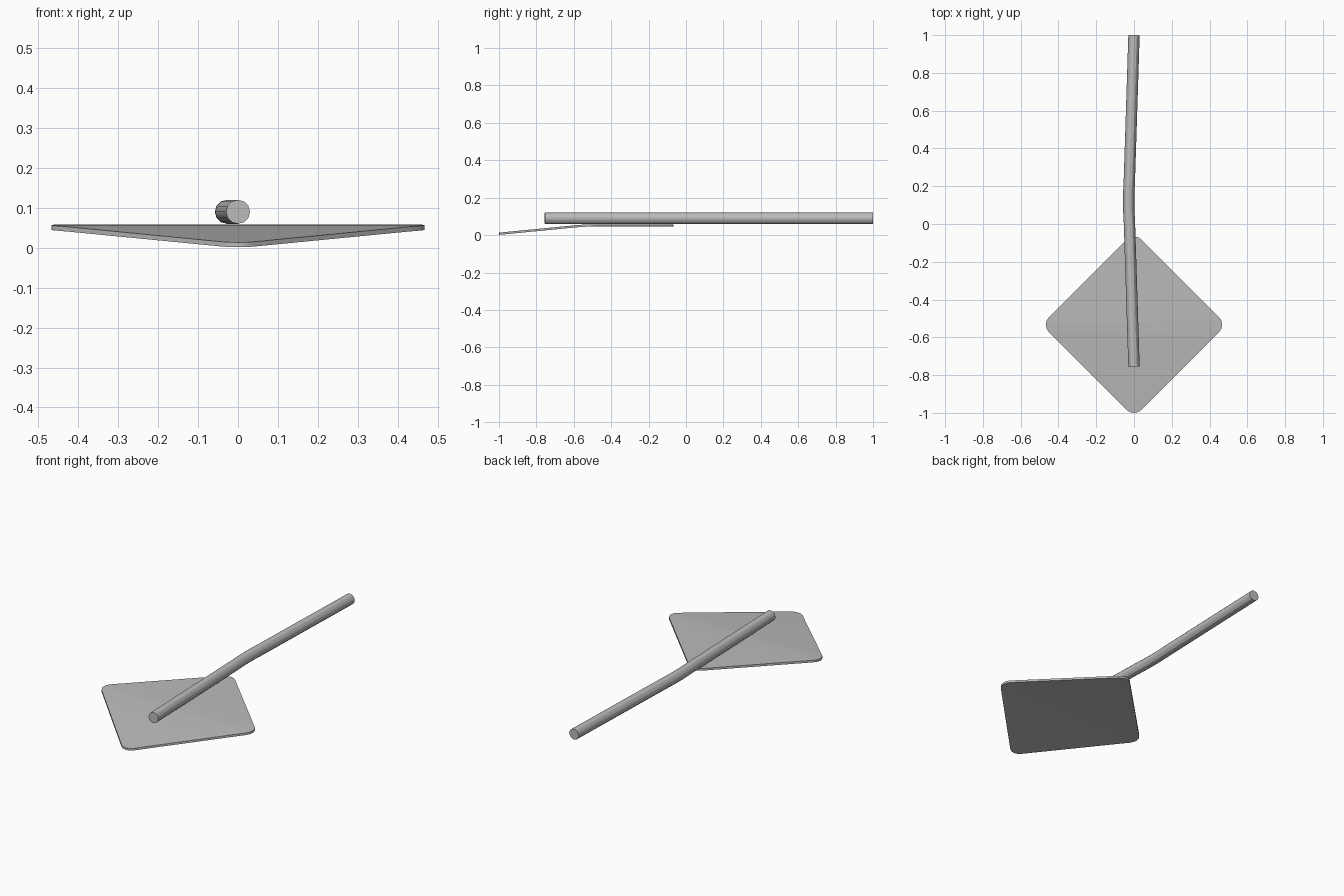
import bpy
import bmesh
from math import cos, sin, pi, sqrt

cube = bpy.data.objects.get("Cube")
if cube:
    bpy.data.objects.remove(cube, do_unlink=True)

grey = bpy.data.materials.new("plain grey")
grey.use_nodes = True
colour = (0.5, 0.5, 0.5, 1)
grey.diffuse_color = colour
grey.node_tree.nodes["Principled BSDF"].inputs["Base Color"].default_value = colour


def finish(obj):
    """Give a mesh its colour and smooth shading with sharp rims."""
    obj.data.materials.clear()
    obj.data.materials.append(grey)
    bpy.ops.object.select_all(action="DESELECT")
    obj.select_set(True)
    bpy.context.view_layer.objects.active = obj
    bpy.ops.object.shade_smooth_by_angle(angle=pi / 6)


# Blade: a diamond with rounded corners, bent down across its middle
centre_y = -0.533
half, radius, steps = 0.49, 0.055, 4
thickness, top = 0.012, 0.058
bm = bmesh.new()
outline = []
for corner in range(4):
    axis = corner * pi / 2
    reach = half - radius * sqrt(2)
    for i in range(steps + 1):
        a = axis - pi / 4 + i * pi / 2 / steps
        outline.append(bm.verts.new((reach * cos(axis) + radius * cos(a),
                                     centre_y + reach * sin(axis) + radius * sin(a), 0)))
bm.faces.new(outline)
for y in (-0.60, -0.565, -0.53, -0.48):
    bmesh.ops.bisect_plane(bm, geom=bm.verts[:] + bm.edges[:] + bm.faces[:],
                           plane_co=(0, y, 0), plane_no=(0, 1, 0))


def bend(y):
    """Height of the upper side: flat behind, easing into a slope in front."""
    start, end, slope = -0.48, -0.60, 0.097
    if y >= start:
        return top
    if y > end:
        return top - slope * (start - y) ** 2 / (2 * (start - end))
    return top - slope * ((start + end) / 2 - y)


for v in bm.verts:
    v.co.z = bend(v.co.y)
lower = bmesh.ops.extrude_face_region(bm, geom=bm.faces[:], use_keep_orig=True)
for v in lower["geom"]:
    if isinstance(v, bmesh.types.BMVert):
        v.co.z -= thickness
bmesh.ops.recalc_face_normals(bm, faces=bm.faces[:])
mesh = bpy.data.meshes.new("blade")
bm.to_mesh(mesh)
bm.free()
blade = bpy.data.objects.new("blade", mesh)
bpy.context.collection.objects.link(blade)
finish(blade)

# Handle: a long round bar with a slight sideways bend
path = [(0, -0.755), (-0.024, 0), (-0.027, 0.06), (-0.028, 0.12),
        (-0.027, 0.18), (-0.024, 0.25), (0, 1)]
curve = bpy.data.curves.new("handle", "CURVE")
curve.dimensions = "3D"
curve.bevel_depth = 0.03
curve.bevel_resolution = 4
curve.use_fill_caps = True
spline = curve.splines.new("POLY")
spline.points.add(len(path) - 1)
for point, (x, y) in zip(spline.points, path):
    point.co = (x, y, 0.09, 1)
handle = bpy.data.objects.new("handle", curve)
bpy.context.collection.objects.link(handle)
bpy.ops.object.select_all(action="DESELECT")
handle.select_set(True)
bpy.context.view_layer.objects.active = handle
bpy.ops.object.convert(target="MESH")
finish(bpy.context.view_layer.objects.active)
